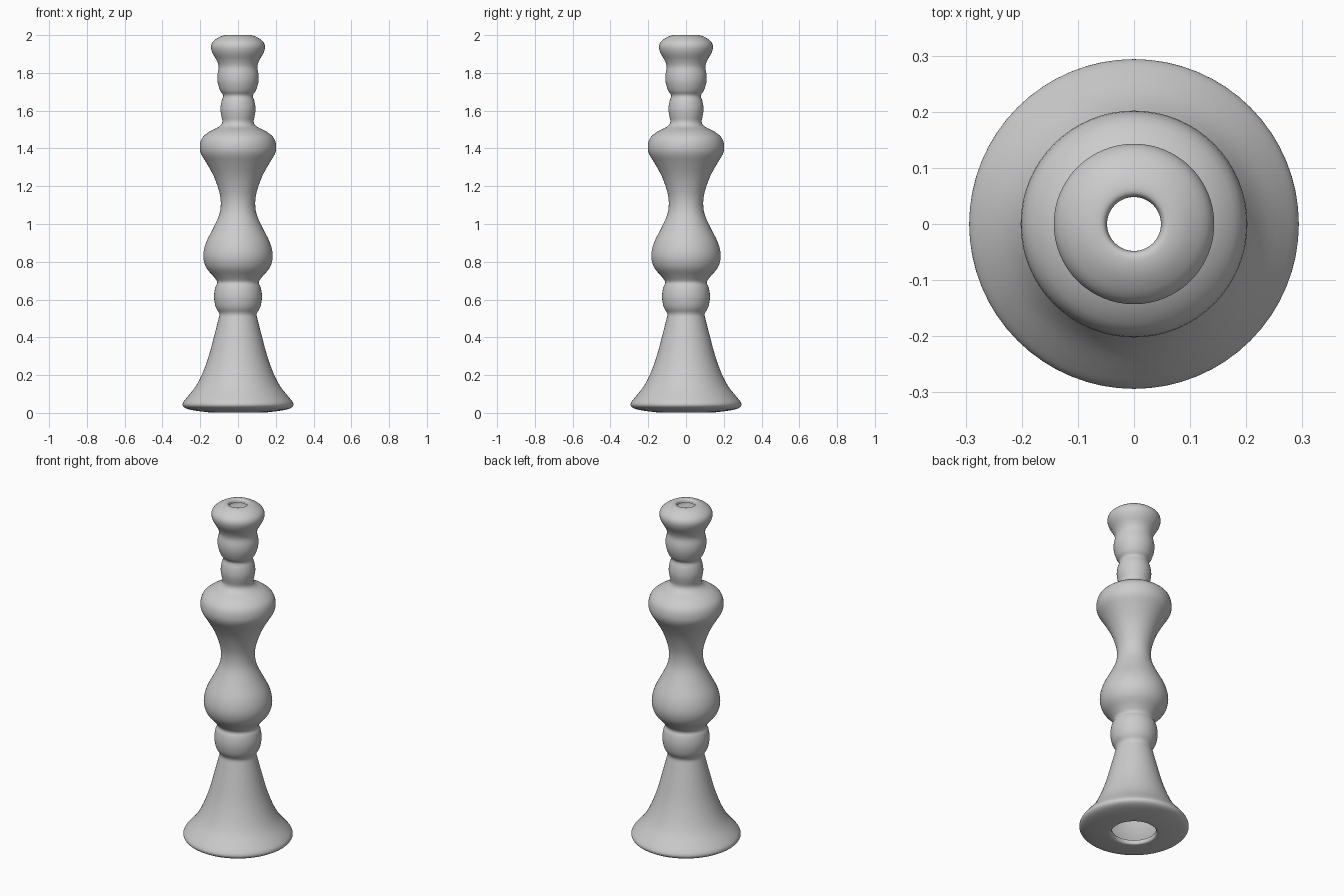
import bpy, bmesh, math

SIDES = 64   # segments around the axis
STEPS = 3    # curve samples between profile points

# Turned profile (radius, height), from bottom opening to top opening
profile = [
    (0.118, 0.025), (0.121, 0.008), (0.135, 0.002), (0.20, 0.008), (0.265, 0.02),
    (0.291, 0.035), (0.291, 0.055), (0.268, 0.085), (0.224, 0.14), (0.188, 0.21),
    (0.155, 0.30), (0.128, 0.40), (0.105, 0.49), (0.099, 0.525),
    (0.118, 0.56), (0.127, 0.615), (0.120, 0.665), (0.110, 0.692),
    (0.132, 0.725), (0.169, 0.77), (0.184, 0.83), (0.170, 0.90),
    (0.130, 0.98), (0.099, 1.05), (0.091, 1.11), (0.099, 1.17), (0.127, 1.25),
    (0.165, 1.32), (0.195, 1.37), (0.202, 1.41), (0.190, 1.455),
    (0.150, 1.49), (0.100, 1.515), (0.083, 1.54), (0.089, 1.575), (0.093, 1.61),
    (0.087, 1.65), (0.078, 1.68), (0.094, 1.705), (0.108, 1.75), (0.109, 1.79),
    (0.102, 1.83), (0.112, 1.865), (0.135, 1.905), (0.143, 1.94),
    (0.130, 1.968), (0.095, 1.992), (0.066, 2.0), (0.052, 1.996), (0.048, 1.98),
]


def smooth_curve(pts, steps):
    """Catmull-Rom curve through all the points."""
    out = []
    for i in range(len(pts) - 1):
        a, b = pts[max(i - 1, 0)], pts[i]
        c, d = pts[i + 1], pts[min(i + 2, len(pts) - 1)]
        for s in range(steps):
            t = s / steps
            out.append(tuple(
                0.5 * (2 * b[k] + (c[k] - a[k]) * t
                       + (2 * a[k] - 5 * b[k] + 4 * c[k] - d[k]) * t ** 2
                       + (3 * b[k] - a[k] - 3 * c[k] + d[k]) * t ** 3)
                for k in range(2)))
    return out + [pts[-1]]


# Revolve the profile into an open, hollow shell
bm = bmesh.new()
rings = []
for r, z in smooth_curve(profile, STEPS):
    z = min(max(z, 0.0), 2.0)
    rings.append([bm.verts.new((r * math.cos(2 * math.pi * i / SIDES),
                                r * math.sin(2 * math.pi * i / SIDES), z))
                  for i in range(SIDES)])
for low, high in zip(rings, rings[1:]):
    for i in range(SIDES):
        j = (i + 1) % SIDES
        bm.faces.new((low[i], low[j], high[j], high[i])).smooth = True

mesh = bpy.data.meshes.new("turned_candlestick")
bm.to_mesh(mesh)
bm.free()
candlestick = bpy.data.objects.new("turned_candlestick", mesh)
bpy.context.collection.objects.link(candlestick)

# Plain grey finish
grey = bpy.data.materials.new("plain grey")
grey.diffuse_color = (0.6, 0.6, 0.6, 1)
mesh.materials.append(grey)
